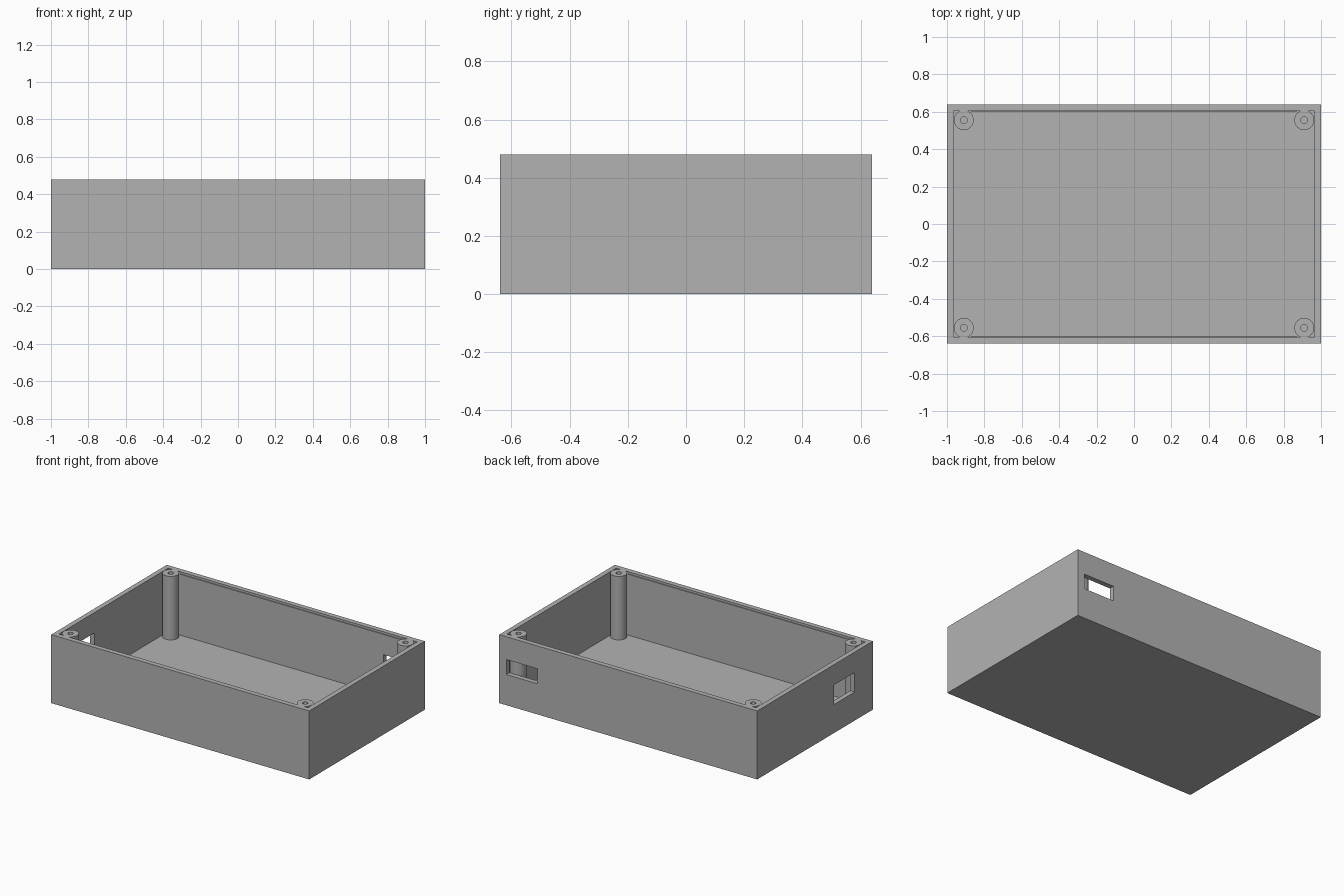
import bpy
import bmesh
import math
from mathutils import Vector

cube = bpy.data.objects.get("Cube")
if cube:
    bpy.data.objects.remove(cube, do_unlink=True)

# Overall sizes
HX, HY, TOP = 1.0, 0.64, 0.48
WALL, FLOOR = 0.035, 0.035
POST_X, POST_Y, POST_R, BORE_R = 0.91, 0.555, 0.053, 0.018

grey = bpy.data.materials.new("plain grey")
grey.use_nodes = True
COLOUR = (0.45, 0.45, 0.45, 1)
grey.diffuse_color = COLOUR
grey.node_tree.nodes["Principled BSDF"].inputs["Base Color"].default_value = COLOUR


def make_object(name, bm):
    bmesh.ops.recalc_face_normals(bm, faces=bm.faces)
    mesh = bpy.data.meshes.new(name)
    bm.to_mesh(mesh)
    bm.free()
    mesh.materials.append(grey)
    obj = bpy.data.objects.new(name, mesh)
    bpy.context.collection.objects.link(obj)
    return obj


def box(name, low, high):
    low, high = Vector(low), Vector(high)
    bm = bmesh.new()
    bmesh.ops.create_cube(bm, size=1)
    bmesh.ops.scale(bm, vec=high - low, verts=bm.verts)
    bmesh.ops.translate(bm, vec=(low + high) / 2, verts=bm.verts)
    return make_object(name, bm)


def activate(obj):
    bpy.ops.object.select_all(action="DESELECT")
    obj.select_set(True)
    bpy.context.view_layer.objects.active = obj


def cut(target, low, high):
    cutter = box("cutter", low, high)
    cutter.hide_render = True
    mod = target.modifiers.new("cut", "BOOLEAN")
    mod.operation = "DIFFERENCE"
    mod.solver = "EXACT"
    mod.object = cutter
    activate(target)
    bpy.ops.object.modifier_apply(modifier=mod.name)
    bpy.data.objects.remove(cutter, do_unlink=True)


# Open tray: solid block with the inside hollowed out
tray = box("tray", (-HX, -HY, 0), (HX, HY, TOP))
cut(tray, (WALL - HX, WALL - HY, FLOOR), (HX - WALL, HY - WALL, TOP + 0.1))

# Port openings: back wall near the left end, right wall near the front
cut(tray, (0.705, HY - 0.08, 0.215), (0.945, HY + 0.1, 0.32))
cut(tray, (-HX - 0.1, -0.44, 0.2), (0.08 - HX, -0.21, 0.337))

# Corner screw posts: turned profile with a blind bore
profile = [(0, FLOOR - 0.01), (POST_R, FLOOR - 0.01), (POST_R, TOP),
           (BORE_R, TOP), (BORE_R, TOP - 0.3), (0, TOP - 0.3)]
for x_name, sx in (("left", 1), ("right", -1)):
    for y_name, sy in (("front", -1), ("back", 1)):
        bm = bmesh.new()
        verts = [bm.verts.new((r, 0, z)) for r, z in profile]
        edges = [bm.edges.new(pair) for pair in zip(verts, verts[1:])]
        bmesh.ops.spin(bm, geom=verts + edges, axis=(0, 0, 1), cent=(0, 0, 0),
                       angle=math.tau, steps=48, use_merge=True)
        bmesh.ops.remove_doubles(bm, verts=bm.verts, dist=0.0001)
        bmesh.ops.translate(bm, vec=(sx * POST_X, sy * POST_Y, 0), verts=bm.verts)
        post = make_object(f"{y_name}_{x_name}_post", bm)
        activate(post)
        bpy.ops.object.shade_smooth_by_angle(angle=math.radians(35))

# Slim snap ridges just below the rim of the long walls
for name, side in (("front_ridge", -1), ("back_ridge", 1)):
    inner, outer = side * (HY - WALL - 0.006), side * (HY - WALL + 0.005)
    box(name, (-0.87, min(inner, outer), TOP - 0.035),
        (0.87, max(inner, outer), TOP - 0.015))
